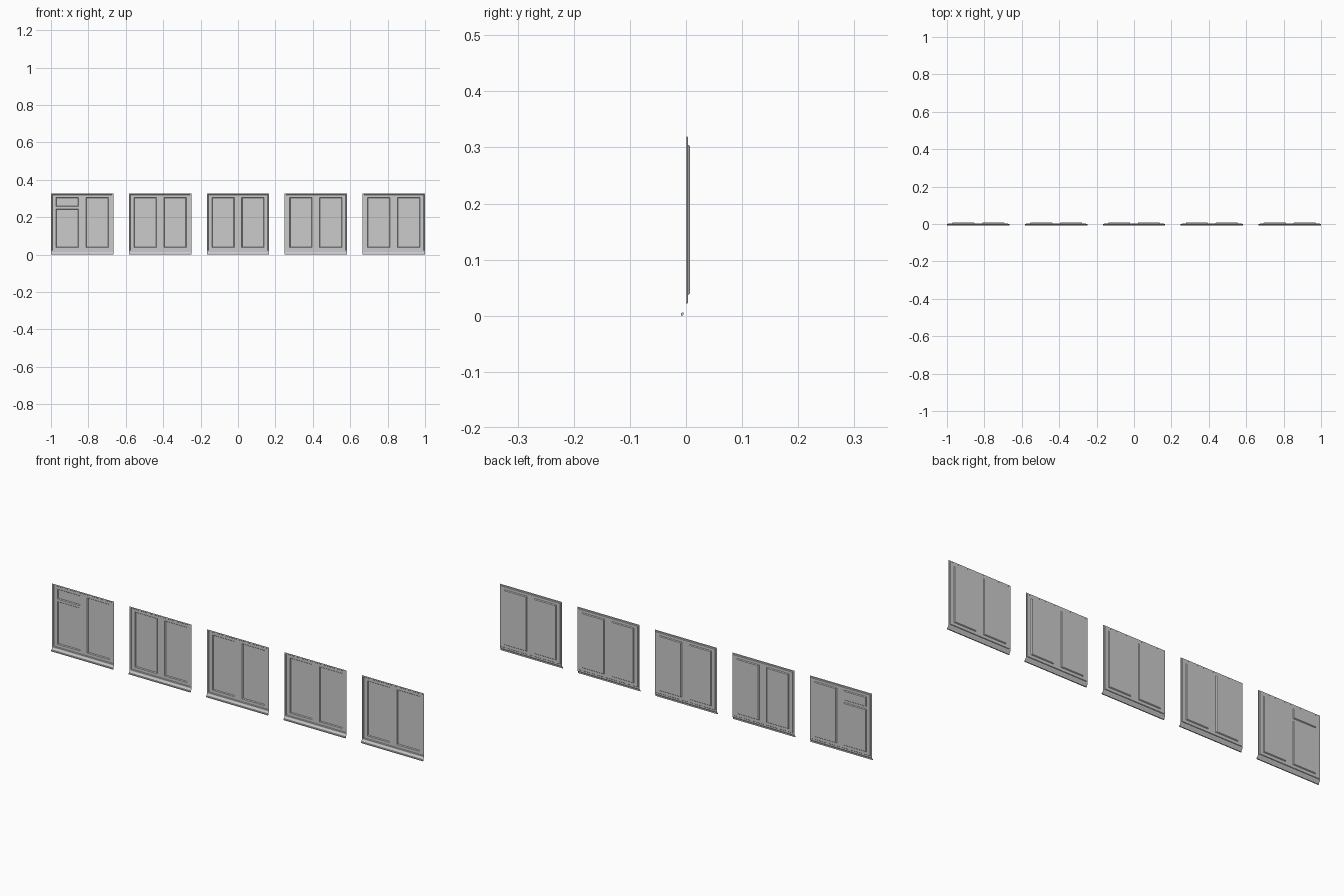
import bpy, bmesh

if "Cube" in bpy.data.objects:
    bpy.data.objects.remove(bpy.data.objects["Cube"])

HW = 0.1667                      # half width of one window
TOP, BASE = 0.326, 0.019         # sheet height range
RIM = 0.008                      # width of the outer rim
Y_RIM, Y_FRAME, Y_GLASS = 0.001, 0.0035, 0.0075


def make_object(name, bm, x):
    bmesh.ops.remove_doubles(bm, verts=bm.verts, dist=1e-5)
    mesh = bpy.data.meshes.new(name)
    bm.to_mesh(mesh)
    bm.free()
    ob = bpy.data.objects.new(name, mesh)
    ob.location.x = x
    bpy.context.collection.objects.link(ob)
    return ob


def loop(rect, y):
    x0, x1, z0, z1 = rect
    return [(x0, y, z0), (x1, y, z0), (x1, y, z1), (x0, y, z1)]


def face(bm, pts):
    bm.faces.new([bm.verts.new(p) for p in pts])


def ring(bm, ra, ya, rb, yb):
    a, b = loop(ra, ya), loop(rb, yb)
    for i in range(4):
        j = (i + 1) % 4
        face(bm, [a[i], a[j], b[j], b[i]])


def inset(r, d):
    return (r[0] + d, r[1] - d, r[2] + d, r[3] - d)


def window_frame(x, openings):
    # outer rim with a small step back to the frame face
    bm = bmesh.new()
    outer = (-HW, HW, BASE - 0.004, TOP)
    inner = inset(outer, RIM)
    ring(bm, outer, Y_RIM, inset(outer, RIM - 0.002), Y_RIM)
    ring(bm, inset(outer, RIM - 0.002), Y_RIM, inner, Y_FRAME)
    # frame face: grid cells that are not covered by an opening
    xs = sorted({inner[0], inner[1], *[v for o in openings for v in o[:2]]})
    zs = sorted({inner[2], inner[3], *[v for o in openings for v in o[2:]]})
    for x0, x1 in zip(xs, xs[1:]):
        for z0, z1 in zip(zs, zs[1:]):
            cx, cz = (x0 + x1) / 2, (z0 + z1) / 2
            if not any(o[0] < cx < o[1] and o[2] < cz < o[3] for o in openings):
                face(bm, loop((x0, x1, z0, z1), Y_FRAME))
    make_object("window_frame", bm, x)
    # recessed sashes with glass
    for o in openings:
        bm = bmesh.new()
        step = inset(o, 0.003)
        ring(bm, o, Y_FRAME, step, Y_GLASS)
        face(bm, loop(step, Y_GLASS))
        make_object("sash_pane", bm, x)


def sill(x):
    # sloping sheet sill with a folded drip edge
    bm = bmesh.new()
    prof = [(Y_RIM, BASE - 0.004), (-0.0045, 0.006), (-0.0085, 0.005),
            (-0.0085, 0.0), (-0.0045, 0.001), (-0.0045, 0.006)]
    for (ya, za), (yb, zb) in zip(prof, prof[1:]):
        face(bm, [(-HW, ya, za), (-HW, yb, zb), (HW, yb, zb), (HW, ya, za)])
    for sx in (-HW, HW):
        face(bm, [(sx, y, z) for y, z in prof[1:5]])
    make_object("sill", bm, x)


LEFT = (-0.140, -0.020, 0.037, 0.305)
RIGHT = (0.020, 0.140, 0.037, 0.305)
for i in range(5):
    cx = (i - 2) * 0.41665
    if i == 0:                   # first window has a small vent above the left sash
        openings = [LEFT[:3] + (0.245,), LEFT[:2] + (0.257, 0.305), RIGHT]
    else:
        openings = [LEFT, RIGHT]
    window_frame(cx, openings)
    sill(cx)
